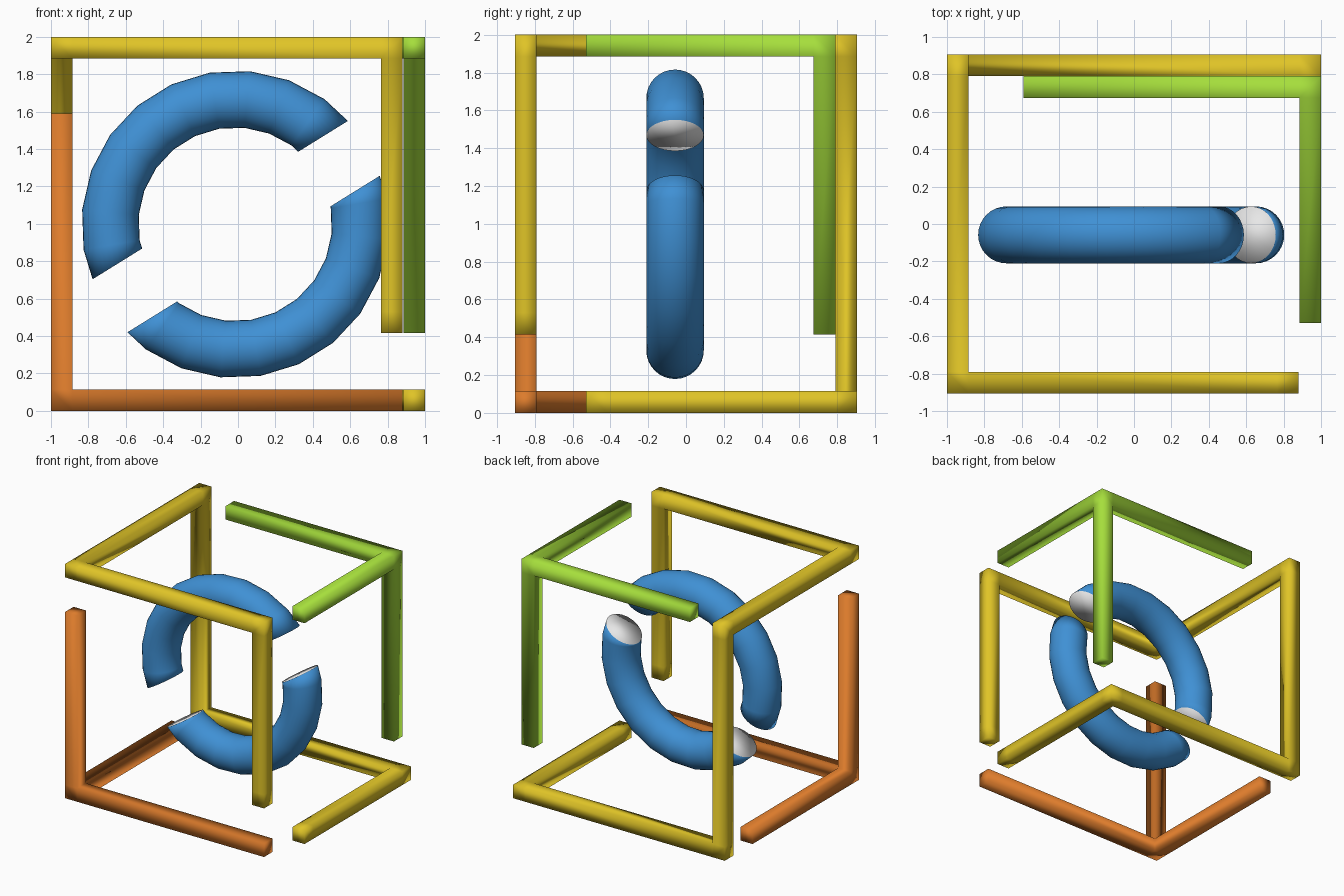
import bpy, bmesh
from math import sin, cos, radians, tau
from mathutils import Vector, Matrix

cube = bpy.data.objects.get("Cube")
if cube:
    bpy.data.objects.remove(cube, do_unlink=True)

T = 0.115                # bar thickness
X, Y, Z = 1.0, 0.905, 2.0  # outer extents of the frame


def material(name, rgb):
    m = bpy.data.materials.new(name)
    m.use_nodes = True
    m.diffuse_color = (*rgb, 1)
    m.node_tree.nodes["Principled BSDF"].inputs["Base Color"].default_value = (*rgb, 1)
    return m


yellow = material("yellow", (0.74, 0.55, 0.02))
green = material("lime_green", (0.38, 0.73, 0.045))
orange = material("orange", (0.72, 0.20, 0.025))
blue = material("blue", (0.05, 0.28, 0.66))
white = material("white", (0.8, 0.8, 0.8))


def finish(bm, name, *mats):
    bmesh.ops.recalc_face_normals(bm, faces=bm.faces)
    for f in bm.faces:
        f.smooth = True
    me = bpy.data.meshes.new(name)
    bm.to_mesh(me)
    bm.free()
    for m in mats:
        me.materials.append(m)
    bpy.context.collection.objects.link(bpy.data.objects.new(name, me))


def block(bm, centre):
    # corner cube that the arms are pulled out of
    bmesh.ops.create_cube(bm, size=T, matrix=Matrix.Translation(centre))


def pull(bm, centre, move):
    # extrude the face of the corner block at centre that looks along move
    d = Vector(move).normalized()
    target = Vector(centre) + d * T / 2
    face = min(bm.faces, key=lambda f: (f.calc_center_median() - target).length)
    new = bmesh.ops.extrude_face_region(bm, geom=[face])["geom"]
    bm.faces.remove(face)
    verts = [v for v in new if isinstance(v, bmesh.types.BMVert)]
    bmesh.ops.translate(bm, verts=verts, vec=move)


def corner_frame(name, centre, arms, mat):
    bm = bmesh.new()
    block(bm, centre)
    for a in arms:
        pull(bm, centre, a)
    finish(bm, name, mat)


h = T / 2

# Three-armed corners
corner_frame("lower_corner_frame", (-X + h, -Y + h, h),
             [(1.88 - T, 0, 0), (0, 1.435 - T, 0), (0, 0, 1.59 - T)], orange)
corner_frame("upper_corner_frame", (X - h, Y - T - h, Z - h),
             [(-1.59 + T, 0, 0), (0, -1.32 + T, 0), (0, 0, -1.585 + T)], green)

# Long bent bar running along six edges
bm = bmesh.new()
at = Vector((0.88 - h, -Y + h, 0.415 + h))
block(bm, at)
bends = [(0.88 - h, -Y + h, Z - h), (-X + h, -Y + h, Z - h), (-X + h, Y - h, Z - h),
         (-X + h, Y - h, h), (X - h, Y - h, h), (X - h, -0.53 + h, h)]
for p in map(Vector, bends):
    step = p - at
    d = step.normalized()
    pull(bm, at, step - d * T)
    pull(bm, p - d * T, d * T)
    at = p
finish(bm, "bent_frame", yellow)

# Ring cut into two arcs by a tilted slot
R, r, MAJOR, MINOR = 0.67, 0.152, 24, 32
RING = Vector((-0.015, -0.058, 0.9975))
TILT = radians(31.8)
normal = Vector((-sin(TILT), 0, cos(TILT)))


def arc(name, offset, side):
    bm = bmesh.new()
    rows = []
    for i in range(MAJOR):
        a = radians(9.5) + tau * i / MAJOR
        rows.append([bm.verts.new(RING + Vector((cos(a) * (R + r * cos(b)), r * sin(b),
                                                 sin(a) * (R + r * cos(b)))))
                     for b in (tau * j / MINOR for j in range(MINOR))])
    for i in range(MAJOR):
        for j in range(MINOR):
            p, q, k = rows[i], rows[(i + 1) % MAJOR], (j + 1) % MINOR
            bm.faces.new((p[j], q[j], q[k], p[k]))
    bmesh.ops.bisect_plane(bm, geom=bm.verts[:] + bm.edges[:] + bm.faces[:], dist=1e-5,
                           plane_co=RING + normal * offset, plane_no=normal * side,
                           clear_inner=True)
    rim = [e for e in bm.edges if e.is_boundary]
    for f in bmesh.ops.holes_fill(bm, edges=rim, sides=0)["faces"]:
        f.material_index = 1
    finish(bm, name, blue, white)


arc("upper_ring_arc", 0.152, 1)
arc("lower_ring_arc", -0.187, -1)
